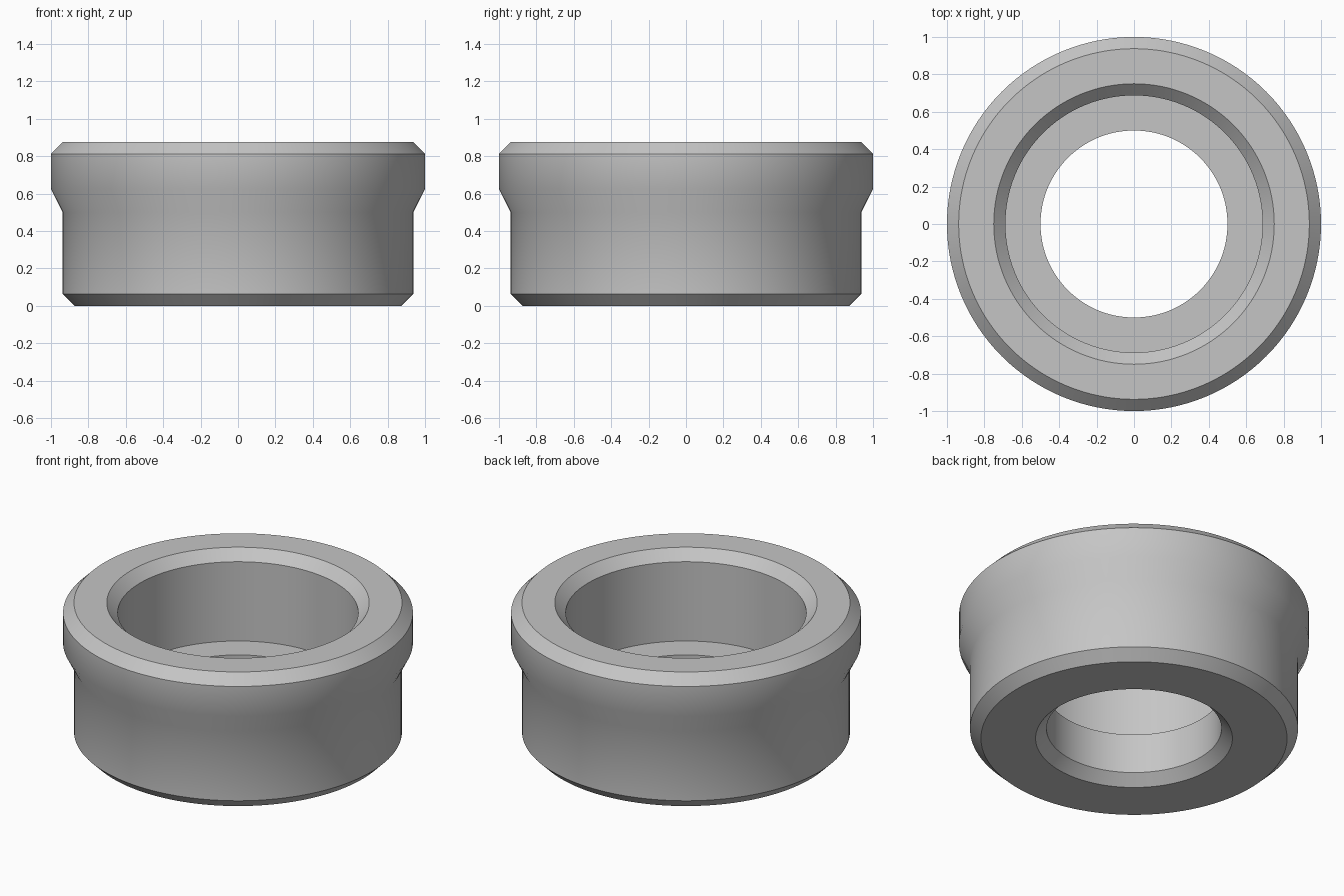
import bpy
import bmesh
import math

cube = bpy.data.objects.get("Cube")
if cube:
    bpy.data.objects.remove(cube, do_unlink=True)

SEGMENTS = 128

# Plain grey metal
grey = bpy.data.materials.new("grey_metal")
grey.use_nodes = True
colour = (0.56, 0.56, 0.56, 1.0)
grey.diffuse_color = colour
grey.node_tree.nodes["Principled BSDF"].inputs["Base Color"].default_value = colour

# Closed cross-section as (radius, height), outside going up, then inside going down
profile = [
    (0.5625, 0), (0.875, 0), (0.9375, 0.0625),            # base and lower chamfer
    (0.9375, 0.5), (1, 0.625), (1, 0.8125),               # wall flaring to the rim
    (0.9375, 0.875), (0.75, 0.875), (0.6875, 0.8125),     # top face and its chamfers
    (0.6875, 0.3125), (0.5, 0.3125), (0.5, 0.0625),       # counterbore, ledge, hole
]

# Revolve the section around the z axis
bm = bmesh.new()
verts = [bm.verts.new((r, 0, z)) for r, z in profile]
edges = [bm.edges.new((v, verts[(i + 1) % len(verts)])) for i, v in enumerate(verts)]
bmesh.ops.spin(bm, geom=verts + edges, cent=(0, 0, 0), axis=(0, 0, 1),
               angle=math.tau, steps=SEGMENTS, use_merge=False)
bmesh.ops.remove_doubles(bm, verts=bm.verts[:], dist=0.0001)
bmesh.ops.recalc_face_normals(bm, faces=bm.faces[:])

mesh = bpy.data.meshes.new("flanged_bushing")
bm.to_mesh(mesh)
bm.free()
mesh.materials.append(grey)
bushing = bpy.data.objects.new("flanged_bushing", mesh)
bpy.context.collection.objects.link(bushing)

# Smooth round walls, crisp chamfer edges
bpy.ops.object.select_all(action="DESELECT")
bushing.select_set(True)
bpy.context.view_layer.objects.active = bushing
bpy.ops.object.shade_smooth_by_angle(angle=math.radians(30))
